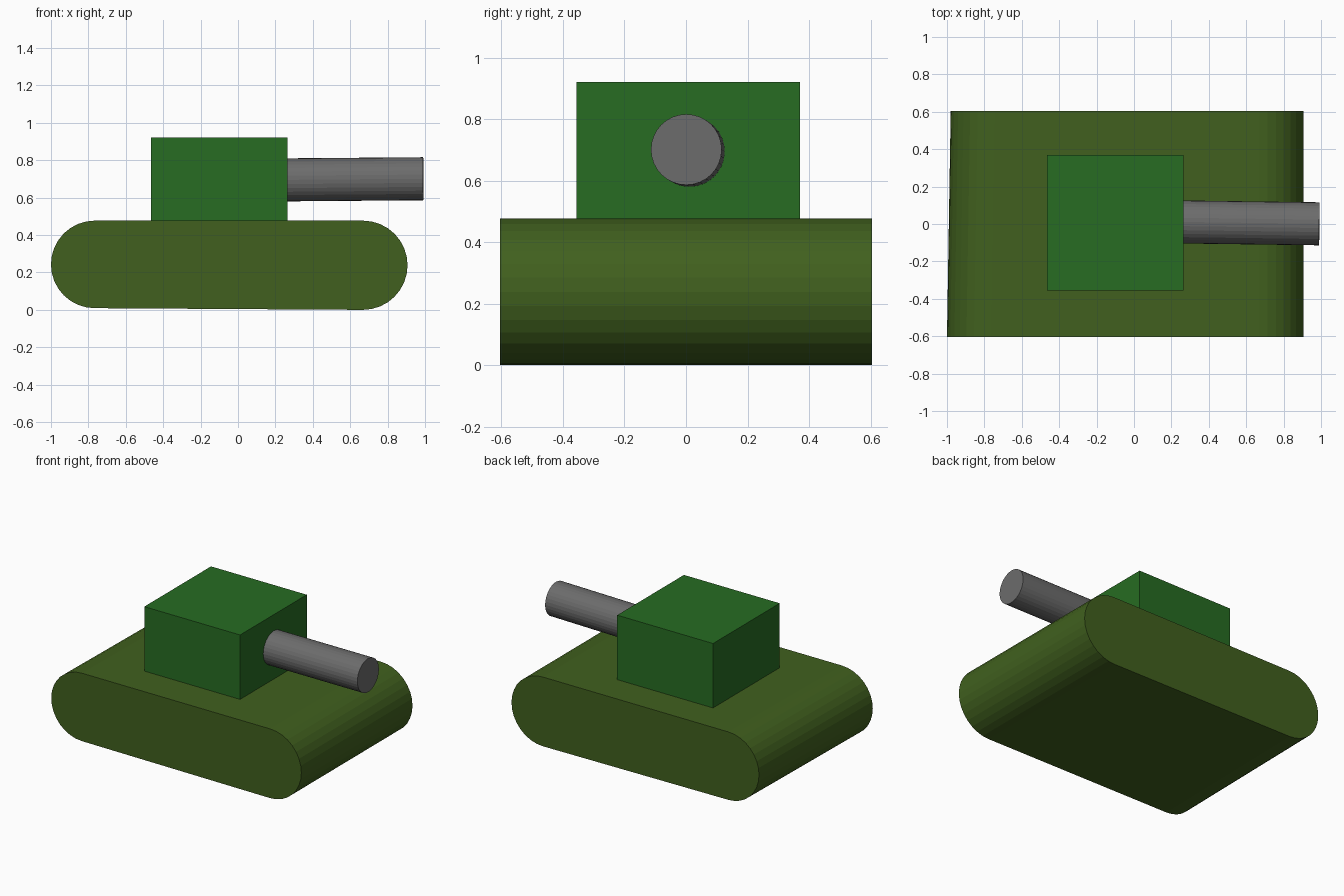
import bpy, bmesh, math
from mathutils import Vector

if "Cube" in bpy.data.objects:
    bpy.data.objects.remove(bpy.data.objects["Cube"])


def finish(name, bm, colour):
    bmesh.ops.recalc_face_normals(bm, faces=bm.faces)
    mesh = bpy.data.meshes.new(name)
    bm.to_mesh(mesh)
    bm.free()
    mat = bpy.data.materials.new(name + "_paint")
    mat.diffuse_color = (*colour, 1)
    mat.use_nodes = True
    mat.node_tree.nodes["Principled BSDF"].inputs["Base Color"].default_value = mat.diffuse_color
    mesh.materials.append(mat)
    obj = bpy.data.objects.new(name, mesh)
    bpy.context.collection.objects.link(obj)
    return obj


def arc(cx, cz, r, start, steps=16):
    return [(cx + r * math.cos(start + math.pi * i / steps),
             cz + r * math.sin(start + math.pi * i / steps)) for i in range(steps + 1)]


# Hull: rounded-end profile across the width, rear end very slightly skewed
def hull_ring(bm, y, rear_x):
    profile = arc(0.668, 0.2385, 0.2385, -math.pi / 2) + arc(rear_x, 0.243, 0.234, math.pi / 2)
    return [bm.verts.new((x, y, z)) for x, z in profile]


bm = bmesh.new()
near = hull_ring(bm, -0.605, -0.766)
far = hull_ring(bm, 0.605, -0.746)
bm.faces.new(near)
bm.faces.new(far)
for i in range(len(near)):
    j = (i + 1) % len(near)
    bm.faces.new((near[i], near[j], far[j], far[i]))
finish("hull", bm, (0.052, 0.117, 0.013))

# Turret block
bm = bmesh.new()
bmesh.ops.create_cube(bm, size=1)
bmesh.ops.scale(bm, vec=(0.73, 0.726, 0.45), verts=bm.verts)
bmesh.ops.translate(bm, vec=(-0.10, 0.007, 0.696), verts=bm.verts)
finish("turret", bm, (0.02, 0.15, 0.016))

# Gun barrel, tilted a touch off the x axis
start, end = Vector((0.255, 0.011, 0.695)), Vector((0.991, 0.001, 0.701))
axis = end - start
bm = bmesh.new()
bmesh.ops.create_cone(bm, cap_ends=True, segments=32, radius1=0.115, radius2=0.115,
                      depth=axis.length)
bmesh.ops.rotate(bm, matrix=axis.to_track_quat('Z', 'Y').to_matrix(), verts=bm.verts)
bmesh.ops.translate(bm, vec=(start + end) / 2, verts=bm.verts)
finish("gun_barrel", bm, (0.15, 0.15, 0.15))
